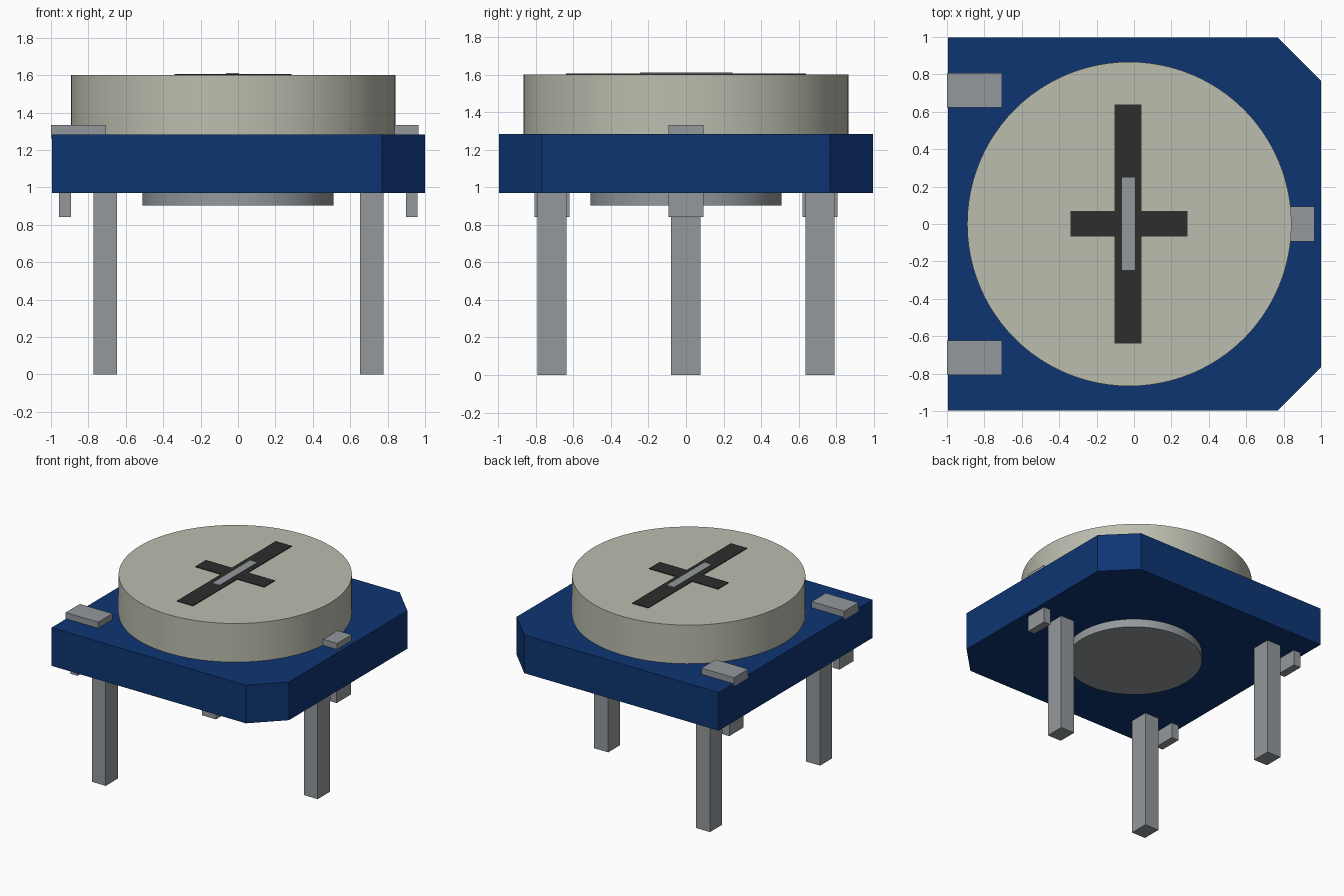
import bpy, bmesh, math

if "Cube" in bpy.data.objects:
    bpy.data.objects.remove(bpy.data.objects["Cube"], do_unlink=True)


def material(name, rgb):
    """Flat material from an sRGB 0-255 colour."""
    lin = [(c / 255 / 12.92) if c < 11 else ((c / 255 + 0.055) / 1.055) ** 2.4 for c in rgb]
    m = bpy.data.materials.new(name)
    m.use_nodes = True
    m.diffuse_color = (*lin, 1)
    m.node_tree.nodes["Principled BSDF"].inputs["Base Color"].default_value = (*lin, 1)
    return m


BLUE = material("blue plastic", (13, 53, 114))
CREAM = material("cream plastic", (188, 190, 175))
METAL = material("grey metal", (148, 153, 156))
BLACK = material("black marking", (45, 45, 45))


def prism(name, outline, z0, z1, mat):
    """Extrude a counter-clockwise xy outline from z0 to z1."""
    bm = bmesh.new()
    base = bm.faces.new([bm.verts.new((x, y, z0)) for x, y in outline])
    ext = bmesh.ops.extrude_face_region(bm, geom=[base], use_keep_orig=True)
    for v in ext["geom"]:
        if isinstance(v, bmesh.types.BMVert):
            v.co.z = z1
    bmesh.ops.recalc_face_normals(bm, faces=bm.faces)
    me = bpy.data.meshes.new(name)
    bm.to_mesh(me)
    bm.free()
    me.materials.append(mat)
    ob = bpy.data.objects.new(name, me)
    bpy.context.collection.objects.link(ob)
    return ob


def box(name, x0, x1, y0, y1, z0, z1, mat):
    return prism(name, [(x0, y0), (x1, y0), (x1, y1), (x0, y1)], z0, z1, mat)


def disc(name, cx, radius, z0, z1, mat, n=96):
    ring = [(cx + radius * math.cos(2 * math.pi * i / n),
             radius * math.sin(2 * math.pi * i / n)) for i in range(n)]
    ob = prism(name, ring, z0, z1, mat)
    bpy.ops.object.select_all(action='DESELECT')
    ob.select_set(True)
    bpy.context.view_layer.objects.active = ob
    bpy.ops.object.shade_smooth_by_angle(angle=math.radians(30))
    return ob


# Square housing with two cut corners on the +x side
L, R, W, CUT = -0.995, 1.0, 0.997, 0.23
prism("housing", [(L, -W), (R - CUT, -W), (R, -W + CUT),
                  (R, W - CUT), (R - CUT, W), (L, W)], 0.97, 1.283, BLUE)

# Round adjuster above and hub below
KX = -0.025
disc("adjuster_knob", KX, 0.867, 1.275, 1.6, CREAM)
disc("bottom_hub", 0, 0.51, 0.903, 0.98, METAL)

# Cross marking on the knob, with a metal strip at its centre
VX0, VX1, HY0, HY1 = -0.105, 0.04, -0.067, 0.07
prism("cross_marking", [
    (VX0, -0.64), (VX1, -0.64), (VX1, HY0), (0.285, HY0), (0.285, HY1), (VX1, HY1),
    (VX1, 0.64), (VX0, 0.64), (VX0, HY1), (-0.34, HY1), (-0.34, HY0), (VX0, HY0)],
    1.599, 1.606, BLACK)
box("slot_strip", -0.065, 0.005, -0.245, 0.248, 1.603, 1.612, METAL)

# Pins, upper clips and lower tabs: a pair at -x and a single at +x
for side, y in (("front", -0.714), ("rear", 0.714)):
    box(side + "_pin", -0.772, -0.646, y - 0.078, y + 0.078, 0, 0.98, METAL)
    box(side + "_clip", -1.0, -0.705, y - 0.092, y + 0.092, 1.262, 1.333, METAL)
    box(side + "_tab", -0.957, -0.893, y - 0.092, y + 0.092, 0.842, 0.98, METAL)
box("side_pin", 0.653, 0.779, -0.079, 0.077, 0, 0.98, METAL)
box("side_clip", 0.8, 0.965, -0.093, 0.093, 1.275, 1.333, METAL)
box("side_tab", 0.899, 0.961, -0.093, 0.093, 0.842, 0.98, METAL)
